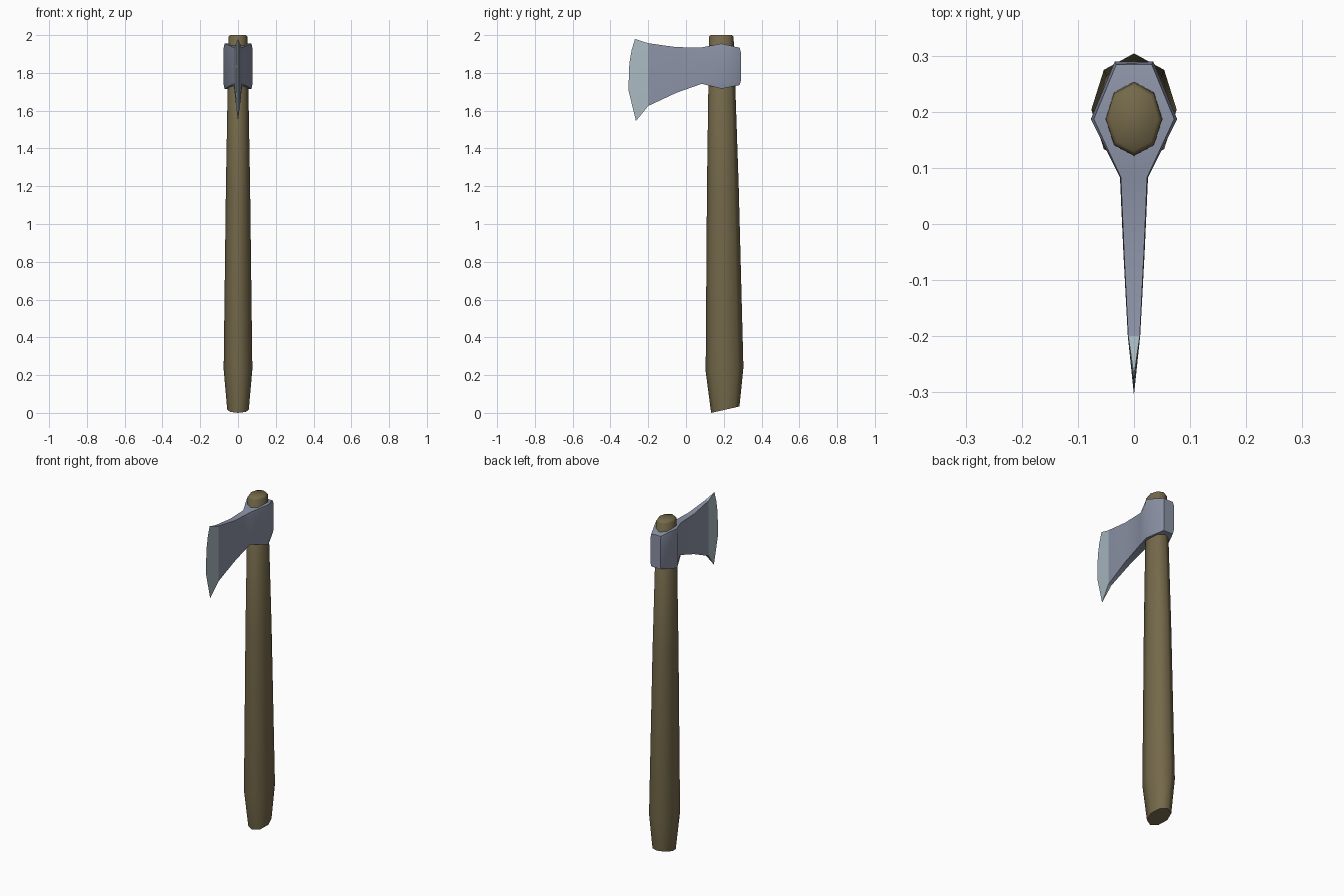
import bpy, bmesh, math

if "Cube" in bpy.data.objects:
    bpy.data.objects.remove(bpy.data.objects["Cube"])


def material(name, rgb):
    m = bpy.data.materials.new(name)
    m.diffuse_color = (*rgb, 1)
    m.use_nodes = True
    m.node_tree.nodes["Principled BSDF"].inputs["Base Color"].default_value = m.diffuse_color
    return m


wood = material("wood", (0.175, 0.14, 0.068))
steel = material("steel", (0.26, 0.29, 0.38))
edge_steel = material("sharpened steel", (0.40, 0.49, 0.54))


def loft(name, rings, mats, light_from=None):
    """Skin equal-length rings, cap both ends; faces from ring index light_from on use slot 1."""
    bm = bmesh.new()
    vs = [[bm.verts.new(p) for p in r] for r in rings]
    n = len(rings[0])
    for i in range(len(vs) - 1):
        for j in range(n):
            k = (j + 1) % n
            f = bm.faces.new((vs[i][j], vs[i][k], vs[i + 1][k], vs[i + 1][j]))
            if light_from is not None and i >= light_from:
                f.material_index = 1
    bm.faces.new(vs[0])
    if light_from is None:
        bm.faces.new(vs[-1])
    bmesh.ops.remove_doubles(bm, verts=bm.verts, dist=0.0005)
    bmesh.ops.recalc_face_normals(bm, faces=bm.faces)
    me = bpy.data.meshes.new(name)
    bm.to_mesh(me)
    bm.free()
    for m in mats:
        me.materials.append(m)
    ob = bpy.data.objects.new(name, me)
    bpy.context.collection.objects.link(ob)
    bpy.ops.object.select_all(action='DESELECT')
    ob.select_set(True)
    bpy.context.view_layer.objects.active = ob
    bpy.ops.object.shade_smooth_by_angle(angle=math.radians(62))
    return ob


# Handle: tapered octagon; z, centre y, half width, half depth, tilt of the section
sections = [(0.017, 0.208, 0.057, 0.075, 0.017), (0.23, 0.204, 0.076, 0.1, 0.01),
            (1.2, 0.195, 0.064, 0.084, 0), (1.99, 0.187, 0.05, 0.065, 0),
            (2.0, 0.187, 0.043, 0.057, 0)]
rings = []
for z, cy, rx, ry, tilt in sections:
    rings.append([(rx * math.cos(a), cy + ry * math.sin(a), z + tilt * math.sin(a))
                  for a in (math.tau * i / 8 for i in range(8))])
loft("handle", rings, [wood])

# Axe head: stations from poll to cutting edge; y, half thickness, top z, bottom z
stations = [(0.29, 0.034, 1.933, 1.735), (0.187, 0.077, 1.955, 1.716),
            (0.083, 0.025, 1.935, 1.742), (-0.05, 0.019, 1.936, 1.695),
            (-0.20, 0.011, 1.957, 1.625)]
rings = []
for y, hx, zt, zb in stations:
    right = []
    for t in (0, 0.12, 0.4, 0.88, 1):
        rim = t in (0, 1)
        dy = -0.006 if rim and y > 0.25 else 0
        right.append((hx * (0.93 if rim else 1), y + dy, zt + (zb - zt) * t))
    rings.append(right + [(-x, b, c) for x, b, c in reversed(right)])
bit = [(0, -0.27, 1.98), (0, -0.288, 1.92), (0, -0.30, 1.85), (0, -0.305, 1.71), (0, -0.265, 1.545)]
rings.append(bit + bit[::-1])

# Degenerate edge ring: build with two coincident sides, welded in loft
bit_ring = [(x + 0.0001, y, z) for x, y, z in bit]
rings[-1] = bit_ring + [(-x, y, z) for x, y, z in reversed(bit_ring)]
loft("axe_head", rings, [steel, edge_steel], light_from=4)
